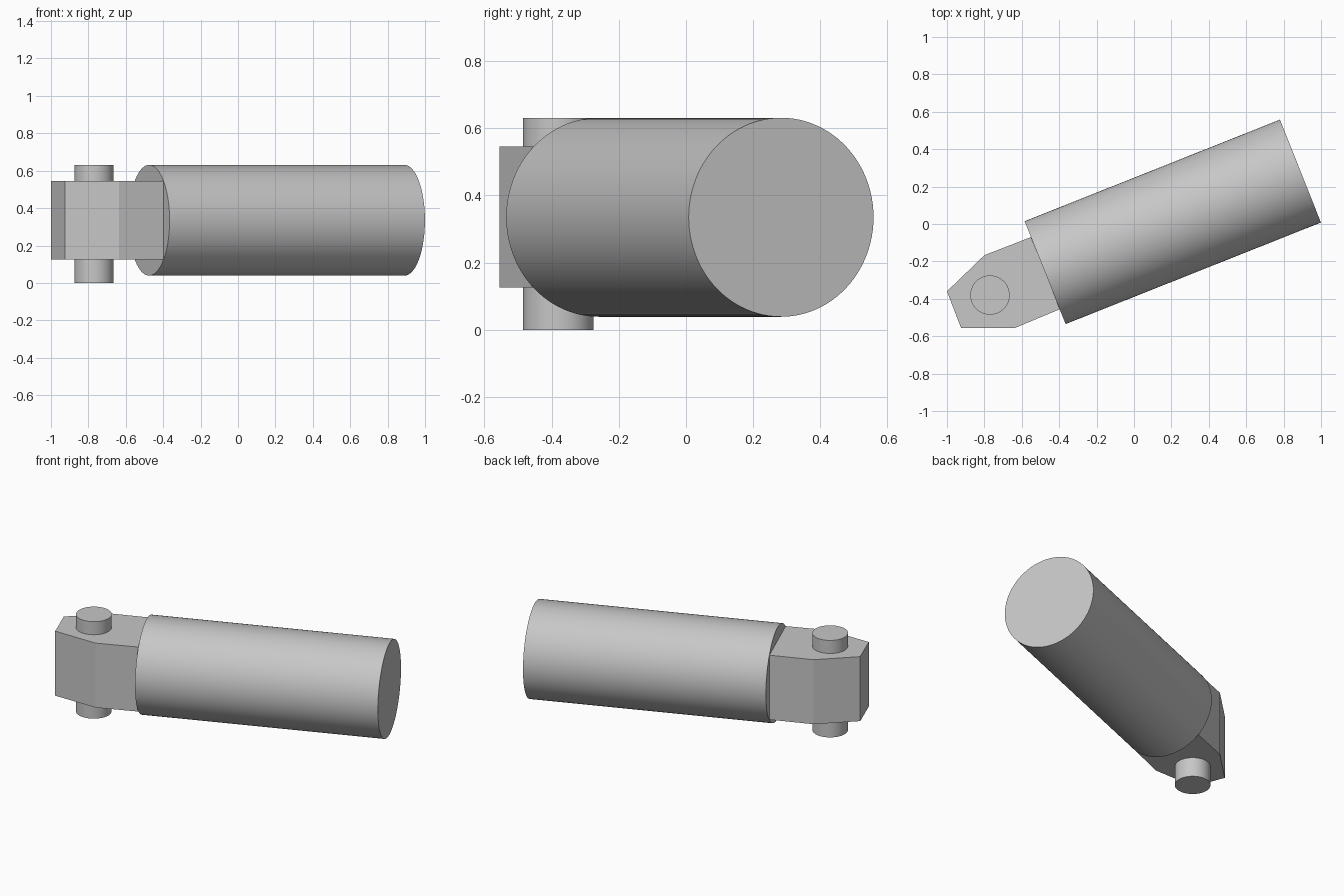
import bpy
import bmesh
import math
from mathutils import Vector

cube = bpy.data.objects.get("Cube")
if cube:
    bpy.data.objects.remove(cube, do_unlink=True)

grey = bpy.data.materials.new("light_grey")
grey.use_nodes = True
colour = (0.57, 0.57, 0.57, 1)
grey.diffuse_color = colour
grey.node_tree.nodes["Principled BSDF"].inputs["Base Color"].default_value = colour


def select_only(obj):
    bpy.ops.object.select_all(action="DESELECT")
    obj.select_set(True)
    bpy.context.view_layer.objects.active = obj


def rod(name, start, end, radius):
    """Smooth capped cylinder between two points."""
    start, end = Vector(start), Vector(end)
    axis = end - start
    bpy.ops.mesh.primitive_cylinder_add(
        vertices=96, radius=radius, depth=axis.length, location=(start + end) / 2)
    obj = bpy.context.object
    obj.name = name
    obj.rotation_euler = axis.to_track_quat("Z", "Y").to_euler()
    obj.data.materials.append(grey)
    select_only(obj)
    bpy.ops.object.shade_smooth_by_angle(angle=math.radians(30))
    return obj


def prism(name, outline, bottom, top):
    """Flat outline extruded upwards."""
    bm = bmesh.new()
    face = bm.faces.new([bm.verts.new((x, y, bottom)) for x, y in outline])
    sides = bmesh.ops.extrude_face_region(bm, geom=[face])["geom"]
    moved = [v for v in sides if isinstance(v, bmesh.types.BMVert)]
    bmesh.ops.translate(bm, verts=moved, vec=(0, 0, top - bottom))
    bmesh.ops.recalc_face_normals(bm, faces=bm.faces)
    mesh = bpy.data.meshes.new(name)
    bm.to_mesh(mesh)
    bm.free()
    mesh.materials.append(grey)
    obj = bpy.data.objects.new(name, mesh)
    bpy.context.collection.objects.link(obj)
    return obj


# Thick angled barrel
rod("barrel", (-0.475, -0.26, 0.335), (0.89, 0.283, 0.335), 0.296)

# Chamfered hinge block against the end of the barrel
prism("hinge_block",
      [(-1.0, -0.36), (-0.925, -0.555), (-0.635, -0.555),
       (-0.397, -0.456), (-0.551, -0.07), (-0.8, -0.167)],
      0.126, 0.545)

# Vertical pin through the block
rod("hinge_pin", (-0.77, -0.38, 0), (-0.77, -0.38, 0.63), 0.105)
